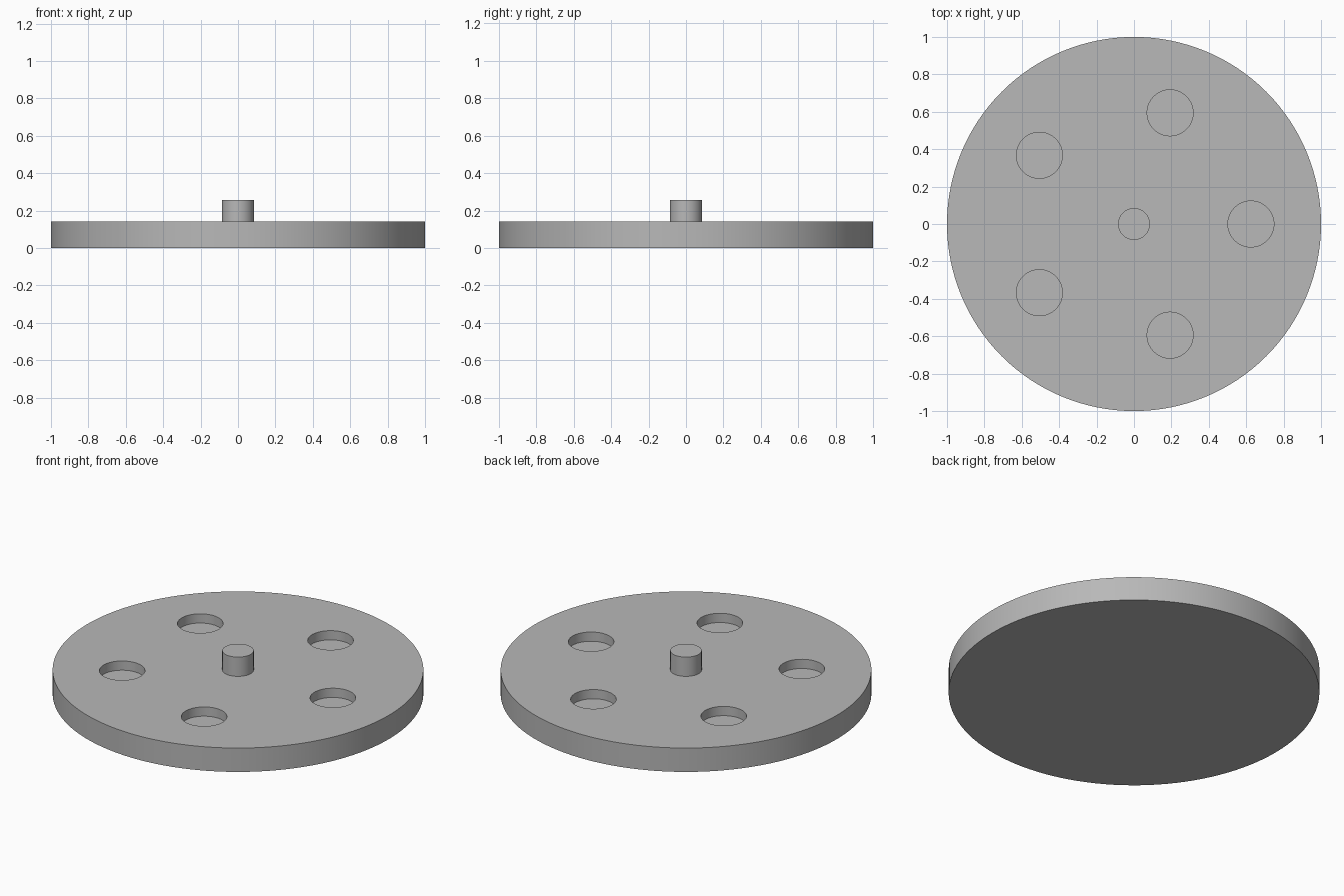
import bpy
from math import cos, sin, tau, radians

DISC_RADIUS, DISC_HEIGHT = 1.0, 0.142
PIN_RADIUS, PIN_TOP = 0.085, 0.257
POCKET_RADIUS, POCKET_RING, POCKET_DEPTH = 0.123, 0.625, 0.055
POCKETS = 5

cube = bpy.data.objects.get("Cube")
if cube:
    bpy.data.objects.remove(cube, do_unlink=True)

grey = bpy.data.materials.new("plain grey")
grey.use_nodes = True
colour = (0.48, 0.48, 0.48, 1)
grey.diffuse_color = colour
grey.node_tree.nodes["Principled BSDF"].inputs["Base Color"].default_value = colour


def cylinder(name, radius, bottom, top, x=0, y=0, sides=64):
    bpy.ops.mesh.primitive_cylinder_add(
        vertices=sides, radius=radius, depth=top - bottom,
        location=(x, y, (bottom + top) / 2))
    obj = bpy.context.object
    obj.name = name
    obj.data.materials.append(grey)
    return obj


def smooth(obj):
    bpy.ops.object.select_all(action="DESELECT")
    obj.select_set(True)
    bpy.context.view_layer.objects.active = obj
    bpy.ops.object.shade_smooth_by_angle(angle=radians(30))


# Round plate with a ring of blind pockets sunk into its top
plate = cylinder("plate", DISC_RADIUS, 0, DISC_HEIGHT, sides=128)
for i in range(POCKETS):
    angle = tau * i / POCKETS
    cutter = cylinder("pocket_cutter", POCKET_RADIUS,
                      DISC_HEIGHT - POCKET_DEPTH, DISC_HEIGHT + 0.1,
                      POCKET_RING * cos(angle), POCKET_RING * sin(angle))
    cutter.hide_render = True
    cut = plate.modifiers.new("pocket", "BOOLEAN")
    cut.operation = "DIFFERENCE"
    cut.solver = "EXACT"
    cut.object = cutter
    bpy.context.view_layer.objects.active = plate
    bpy.ops.object.modifier_apply(modifier=cut.name)
    bpy.data.objects.remove(cutter, do_unlink=True)
smooth(plate)

# Central pin standing on the plate
pin = cylinder("centre_pin", PIN_RADIUS, DISC_HEIGHT, PIN_TOP)
smooth(pin)
